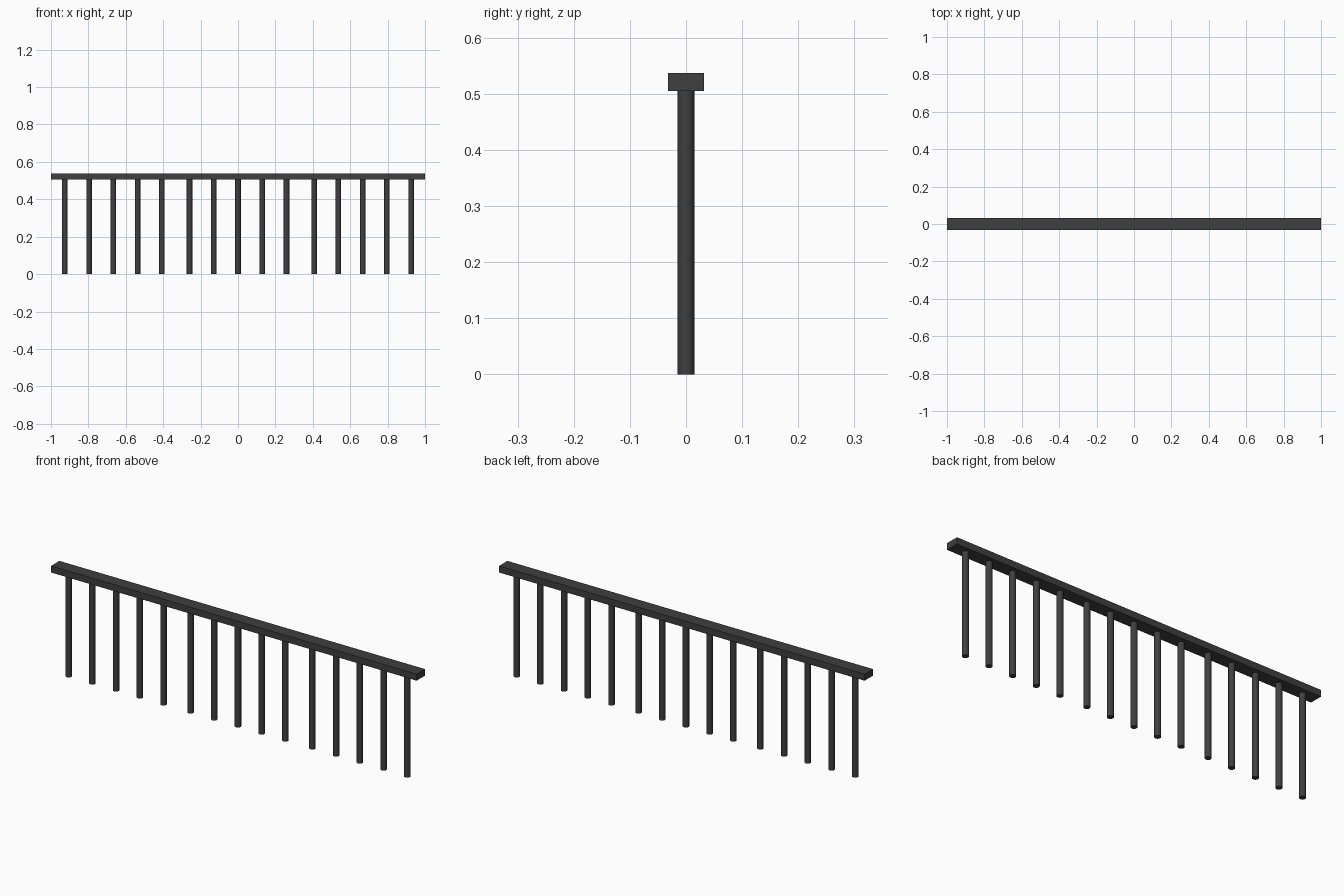
import bpy
import math

if "Cube" in bpy.data.objects:
    bpy.data.objects.remove(bpy.data.objects["Cube"])

iron = bpy.data.materials.new("dark_iron")
iron.diffuse_color = (0.05, 0.05, 0.05, 1)
iron.use_nodes = True
iron.node_tree.nodes["Principled BSDF"].inputs["Base Color"].default_value = iron.diffuse_color

RAIL_BOTTOM, RAIL_TOP = 0.505, 0.5375
RAIL_WIDTH = 0.065
POST_RADIUS = 0.0148
POST_GAP = 0.1297

# Flat top rail
bpy.ops.mesh.primitive_cube_add(size=1, location=(0, 0, (RAIL_BOTTOM + RAIL_TOP) / 2))
rail = bpy.context.object
rail.name = "top_rail"
rail.scale = (2, RAIL_WIDTH, RAIL_TOP - RAIL_BOTTOM)
bpy.ops.object.transform_apply(location=False, rotation=False, scale=True)
rail.data.materials.append(iron)

# Round posts: three sections of five
for section in (-1, 0, 1):
    for i in range(-2, 3):
        x = section * 2 / 3 + i * POST_GAP
        bpy.ops.mesh.primitive_cylinder_add(
            vertices=16, radius=POST_RADIUS, depth=RAIL_BOTTOM,
            location=(x, 0, RAIL_BOTTOM / 2))
        post = bpy.context.object
        post.name = "post"
        post.data.materials.append(iron)
        bpy.ops.object.shade_smooth_by_angle(angle=math.radians(40))
